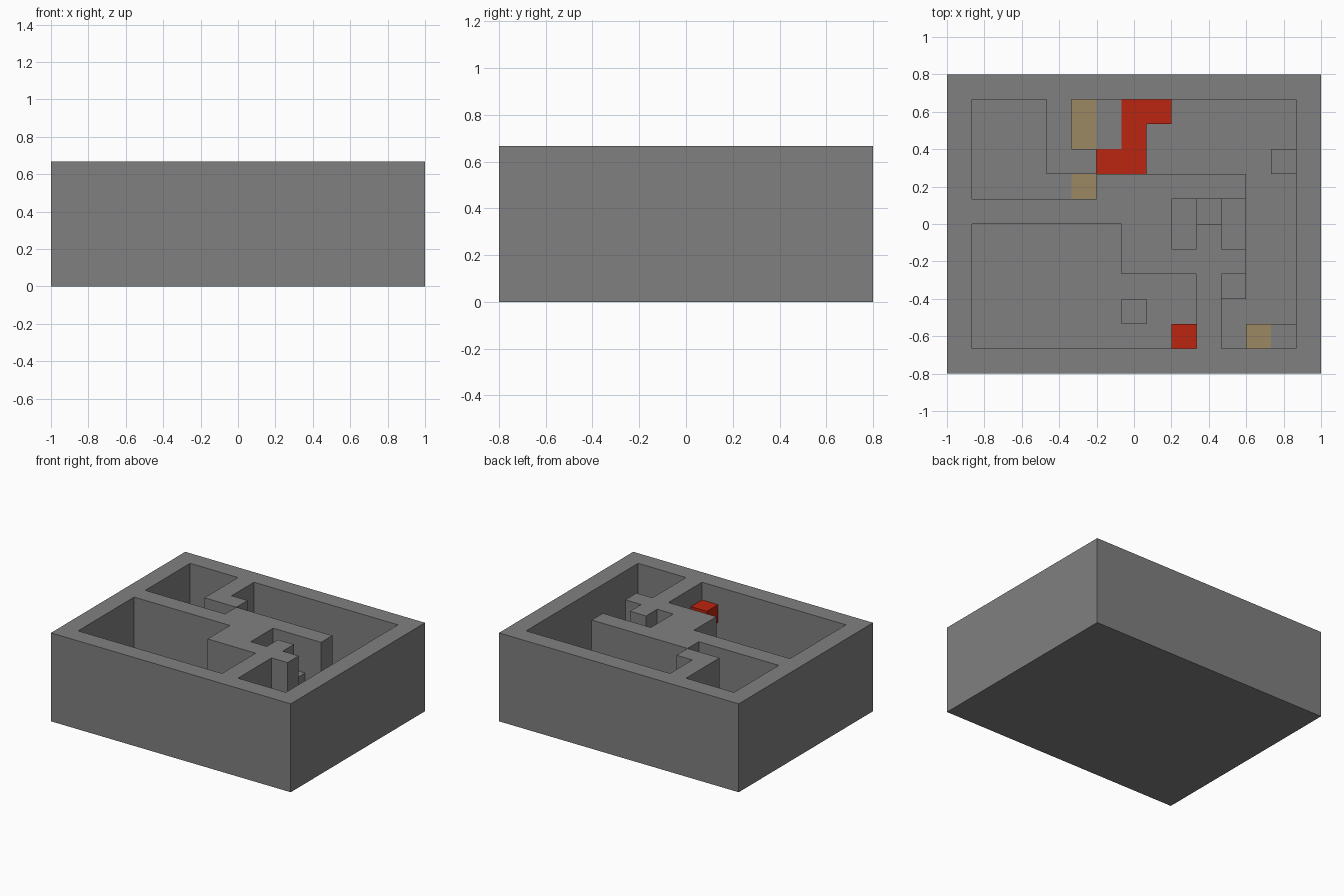
import bpy
import bmesh
from mathutils import Vector

cube = bpy.data.objects.get("Cube")
if cube:
    bpy.data.objects.remove(cube, do_unlink=True)

NX, NY, WALL, FLOOR = 15, 12, 5, 1
CELL = 2 / NX


def material(name, rgb):
    mat = bpy.data.materials.new(name)
    mat.use_nodes = True
    colour = (*rgb, 1)
    mat.diffuse_color = colour
    mat.node_tree.nodes["Principled BSDF"].inputs["Base Color"].default_value = colour
    return mat


STONE, RED, TAN = range(3)
materials = [
    material("stone_grey", (0.216, 0.216, 0.216)),
    material("red", (0.5, 0.018, 0.005)),
    material("tan", (0.33, 0.25, 0.127)),
]


def point(i, j, k):
    return Vector(((i - NX / 2) * CELL, (j - NY / 2) * CELL, k * CELL))


def finish(name, bm):
    bmesh.ops.remove_doubles(bm, verts=bm.verts[:], dist=CELL / 100)
    bmesh.ops.recalc_face_normals(bm, faces=bm.faces[:])
    mesh = bpy.data.meshes.new(name)
    bm.to_mesh(mesh)
    bm.free()
    for mat in materials:
        mesh.materials.append(mat)
    obj = bpy.data.objects.new(name, mesh)
    bpy.context.collection.objects.link(obj)
    return obj


# Solid block, as a height and a colour for every grid cell
height = {(i, j): WALL for i in range(NX) for j in range(NY)}
paint = {}


def fill(target, value, *areas):
    for x0, y0, x1, y1 in areas:
        for i in range(x0, x1):
            for j in range(y0, y1):
                target[i, j] = value


# Sunken rooms
fill(height, FLOOR, (1, 7, 4, 11), (4, 7, 6, 8))                    # back right room
fill(height, FLOOR, (1, 1, 7, 6), (7, 1, 10, 4))                    # front right room
fill(height, FLOOR, (5, 9, 14, 11), (6, 8, 14, 9),                  # L-shaped hall
     (12, 1, 14, 8), (11, 1, 12, 4))

# Winding stairs, three steps up to the wall top
for step, area in enumerate([(11, 5, 12, 7), (10, 6, 11, 7), (9, 5, 10, 7)], FLOOR + 1):
    fill(height, step, area)

# Raised platform, bench and single blocks
red_path = [(6, 8, 8, 9), (7, 9, 8, 11), (8, 10, 9, 11)]
fill(height, FLOOR + 1, (5, 9, 7, 11), *red_path)
fill(height, FLOOR + 1, (12, 1, 14, 2))
for i, j in [(13, 8), (11, 3), (7, 2)]:
    height[i, j] = FLOOR + 1

# Coloured cells
fill(paint, RED, *red_path)
fill(paint, TAN, (5, 9, 6, 11), (5, 7, 6, 8), (12, 1, 13, 2))

# Skin the cells: top, bottom and every exposed side
bm = bmesh.new()


def quad(corners, index):
    face = bm.faces.new([bm.verts.new(point(*c)) for c in corners])
    face.material_index = index


for (i, j), top in height.items():
    ring = [(i, j), (i + 1, j), (i + 1, j + 1), (i, j + 1)]
    sides = [(i, j - 1), (i + 1, j), (i, j + 1), (i - 1, j)]
    colour = paint.get((i, j), STONE)
    quad([(*c, top) for c in ring], colour)
    quad([(*c, 0) for c in reversed(ring)], STONE)
    for n, neighbour in enumerate(sides):
        a, b = ring[n], ring[(n + 1) % 4]
        for k in range(height.get(neighbour, 0), top):
            quad([(*a, k), (*b, k), (*b, k + 1), (*a, k + 1)], colour)
finish("walled_floor_plan", bm)

# Red block fixed high in the corner of the front room
bm = bmesh.new()
bmesh.ops.create_cube(bm, size=CELL)
bmesh.ops.translate(bm, verts=bm.verts[:], vec=point(9.5, 1.5, 3.5))
for face in bm.faces:
    face.material_index = RED
finish("red_wall_block", bm)
